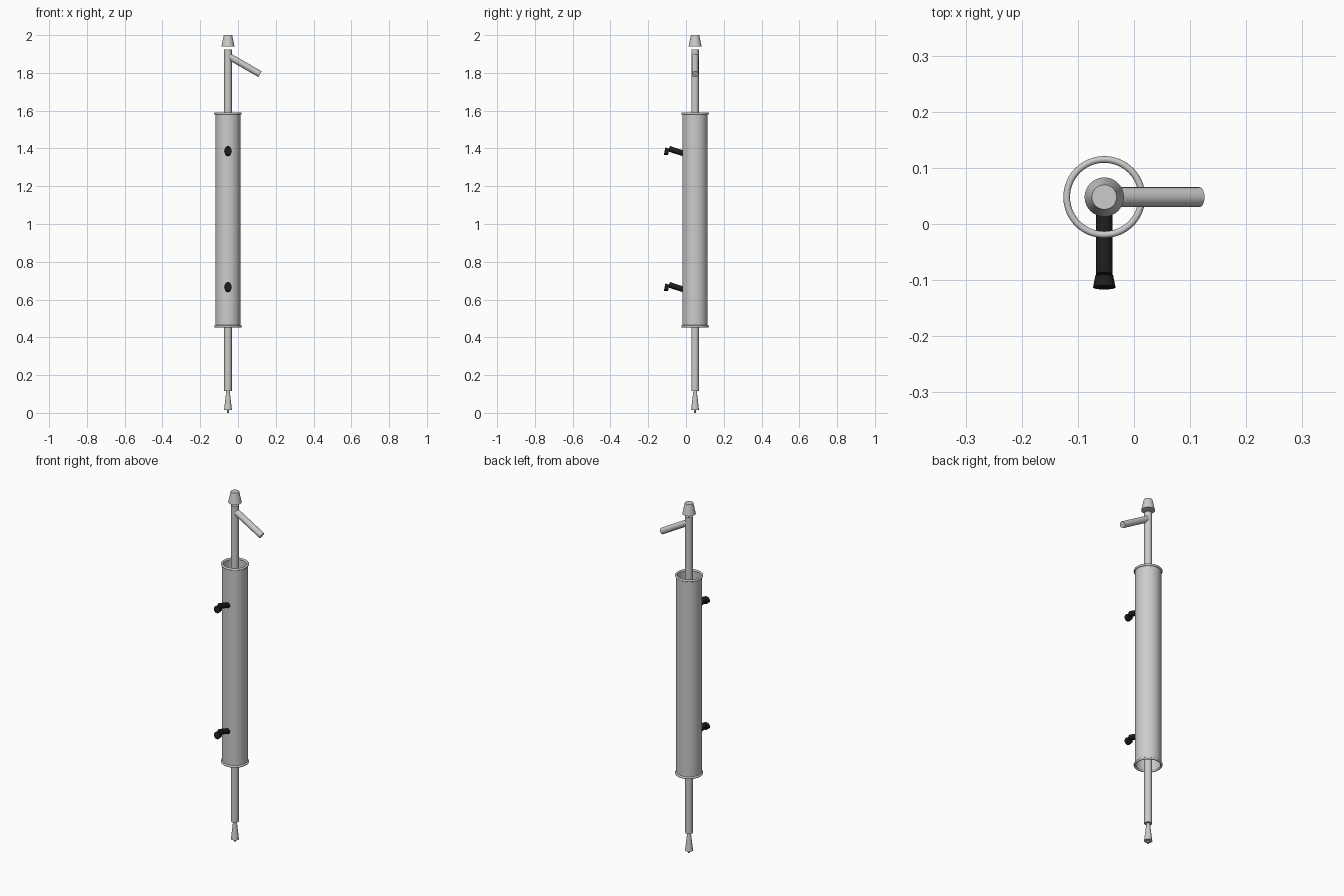
import bpy
from mathutils import Vector

if "Cube" in bpy.data.objects:
    bpy.data.objects.remove(bpy.data.objects["Cube"])

CX, CY = -0.053, 0.048          # main vertical axis

black = bpy.data.materials.new("black_rubber")
black.diffuse_color = (0.012, 0.012, 0.012, 1)
black.use_nodes = True
black.node_tree.nodes["Principled BSDF"].inputs["Base Color"].default_value = black.diffuse_color


def finish(name, mat=None):
    ob = bpy.context.object
    ob.name = name
    bpy.ops.object.shade_smooth_by_angle()
    if mat:
        ob.data.materials.append(mat)
    return ob


def tapered(name, a, b, r1, r2, mat=None, fill='NGON'):
    """Round bar or cone from point a (radius r1) to point b (radius r2)."""
    a, b = Vector(a), Vector(b)
    d = b - a
    bpy.ops.mesh.primitive_cone_add(
        vertices=48, radius1=r1, radius2=r2, depth=d.length,
        end_fill_type=fill, location=(a + b) / 2,
        rotation=d.to_track_quat('Z', 'Y').to_euler())
    return finish(name, mat)


def upright(name, z1, z2, r1, r2, **kw):
    return tapered(name, (CX, CY, z1), (CX, CY, z2), r1, r2, **kw)


# Open outer jacket with a rolled rim at each end
upright("outer_jacket", 0.458, 1.585, 0.067, 0.067, fill='NOTHING')
for name, z in (("lower_rim", 0.458), ("upper_rim", 1.585)):
    bpy.ops.mesh.primitive_torus_add(
        location=(CX, CY, z), major_segments=64, minor_segments=16,
        major_radius=0.067, minor_radius=0.006)
    finish(name)

# Central tube, stopper, and flared tip
upright("inner_tube", 0.115, 1.924, 0.02, 0.02)
upright("stopper", 1.939, 2.0, 0.035, 0.022)
upright("flared_tip", 0.014, 0.117, 0.009, 0.009).hide_render = False
bpy.data.objects.remove(bpy.data.objects["flared_tip"])
upright("flared_tip", 0.014, 0.117, 0.021, 0.009)
upright("tip_nub", 0.0, 0.016, 0.005, 0.005)

# Sloping side arm near the top
tapered("side_arm", (-0.045, CY, 1.886), (0.117, CY, 1.793), 0.0175, 0.0175)

# Two black hose connectors on the front
for name, z in (("lower", 0.666), ("upper", 1.386)):
    tapered(name + "_hose_stem", (CX, 0.03, z - 0.026), (CX, -0.09, z + 0.012),
            0.015, 0.015, black)
    tapered(name + "_hose_end", (CX, -0.092, z - 0.004), (CX, -0.113, z),
            0.016, 0.02, black)
